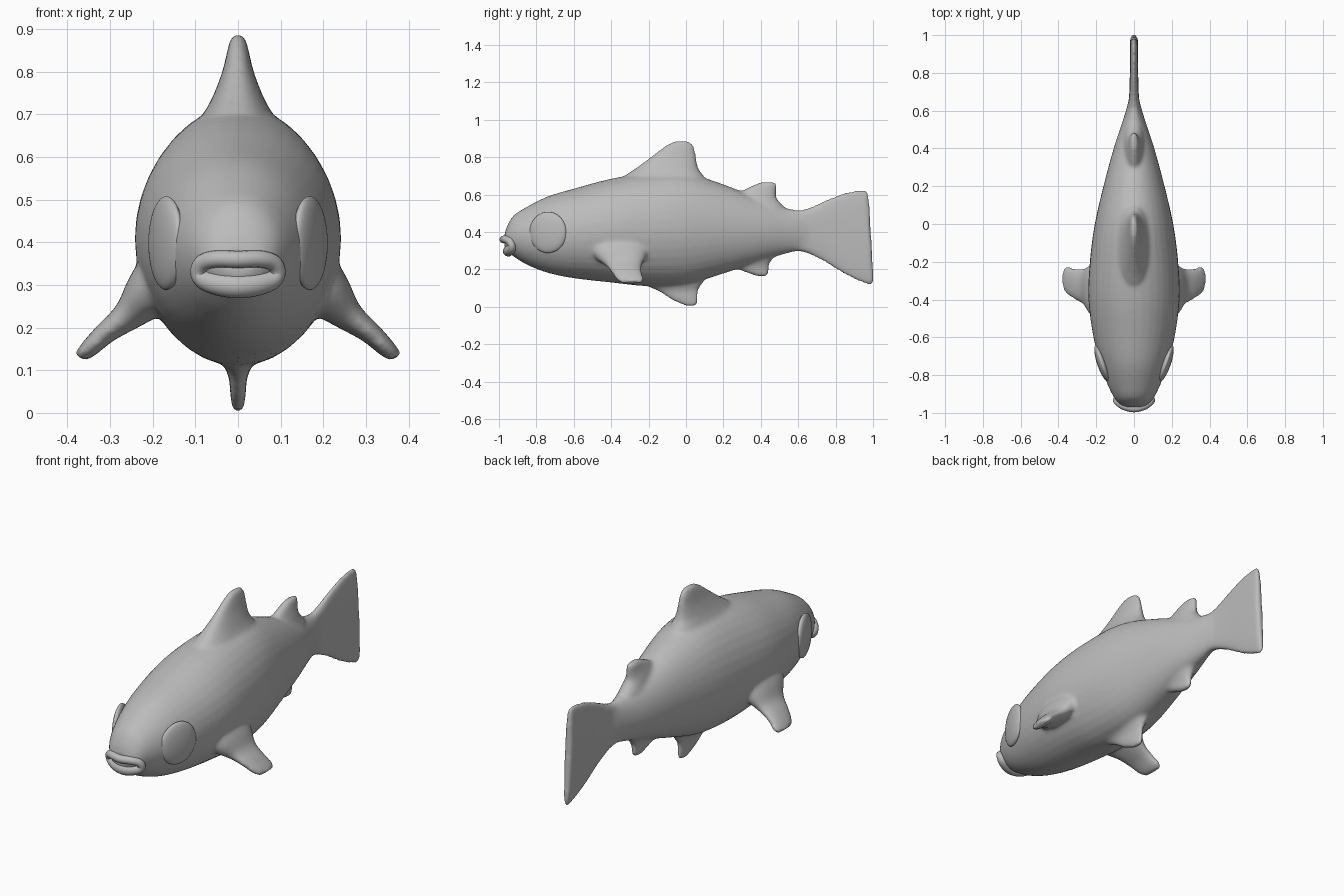
import bpy, bmesh, math
from mathutils import Vector, Matrix

if "Cube" in bpy.data.objects:
    bpy.data.objects.remove(bpy.data.objects["Cube"])

skin = bpy.data.materials.new("grey_skin")
skin.diffuse_color = (0.5, 0.5, 0.5, 1)
skin.use_nodes = True
skin.node_tree.nodes["Principled BSDF"].inputs["Base Color"].default_value = skin.diffuse_color


def catmull(rows, steps):
    """Smooth interpolation through rows of numbers."""
    out = []
    for i in range(len(rows) - 1):
        p = [rows[max(0, min(len(rows) - 1, i + k))] for k in (-1, 0, 1, 2)]
        for s in range(steps):
            t = s / steps
            out.append([0.5 * (2 * b + (c - a) * t + (2 * a - 5 * b + 4 * c - d) * t * t
                               + (3 * b - a - 3 * c + d) * t ** 3) for a, b, c, d in zip(*p)])
    return out + [list(rows[-1])]


def loft(bm, rings, n=36, power=1.0):
    """Skin of elliptical rings: each is (centre, half axis u, half axis v)."""
    loops = []
    for c, u, v in rings:
        loop = []
        for k in range(n):
            a = 2 * math.pi * k / n
            ca, sa = math.cos(a), math.sin(a)
            loop.append(bm.verts.new(c + u * math.copysign(abs(ca) ** power, ca)
                                     + v * math.copysign(abs(sa) ** power, sa)))
        loops.append(loop)
    for l0, l1 in zip(loops, loops[1:]):
        for k in range(n):
            bm.faces.new((l0[k], l0[(k + 1) % n], l1[(k + 1) % n], l1[k]))
    bm.faces.new(loops[0][::-1])
    bm.faces.new(loops[-1])


def finish(name, bm):
    bmesh.ops.recalc_face_normals(bm, faces=bm.faces)
    me = bpy.data.meshes.new(name)
    bm.to_mesh(me)
    bm.free()
    me.materials.append(skin)
    me.shade_smooth()
    ob = bpy.data.objects.new(name, me)
    bpy.context.collection.objects.link(ob)
    return ob


body = bmesh.new()

# Trunk: y, bottom z, top z, half width
trunk = [(-0.97, 0.32, 0.39, 0.045), (-0.955, 0.295, 0.435, 0.075), (-0.92, 0.268, 0.49, 0.105),
         (-0.85, 0.225, 0.535, 0.14), (-0.74, 0.182, 0.59, 0.178), (-0.6, 0.153, 0.632, 0.215),
         (-0.4, 0.13, 0.685, 0.241), (-0.2, 0.11, 0.715, 0.234), (0.0, 0.12, 0.715, 0.208),
         (0.2, 0.178, 0.655, 0.162), (0.4, 0.243, 0.575, 0.108), (0.53, 0.283, 0.53, 0.065),
         (0.61, 0.298, 0.517, 0.04), (0.66, 0.285, 0.526, 0.027)]
loft(body, [(Vector((0, y, (b + t) / 2)), Vector((w, 0, 0)), Vector((0, 0, (t - b) / 2)))
            for y, b, t, w in catmull(trunk, 4)])

# Tail fin: same columns plus the lean of the trailing edge
tail = [(0.58, 0.30, 0.51, 0.04, 0), (0.65, 0.286, 0.526, 0.028, 0), (0.75, 0.235, 0.572, 0.023, 0),
        (0.85, 0.172, 0.61, 0.022, 0), (0.94, 0.127, 0.625, 0.021, -0.008),
        (0.978, 0.118, 0.622, 0.02, -0.015), (0.99, 0.14, 0.61, 0.012, -0.014)]
loft(body, [(Vector((0, y, (b + t) / 2)), Vector((w, 0, 0)), Vector((0, s, (t - b) / 2)))
            for y, b, t, w, s in catmull(tail, 3)], power=0.75)

# Upright fins: z, front y, back y, half width
upright_fins = [
    [(0.60, -0.42, 0.13, 0.11), (0.69, -0.34, 0.10, 0.085), (0.74, -0.27, 0.066, 0.06),
     (0.80, -0.19, 0.054, 0.037), (0.85, -0.125, 0.045, 0.025), (0.878, -0.08, 0.025, 0.017),
     (0.888, -0.05, 0.005, 0.01)],
    [(0.53, 0.22, 0.53, 0.06), (0.58, 0.26, 0.485, 0.045), (0.62, 0.30, 0.483, 0.03),
     (0.65, 0.36, 0.485, 0.022), (0.668, 0.40, 0.475, 0.014)],
    [(0.19, -0.26, 0.13, 0.07), (0.12, -0.22, 0.085, 0.038), (0.085, -0.15, 0.066, 0.022),
     (0.04, -0.08, 0.064, 0.018), (0.012, -0.02, 0.06, 0.014), (0.002, 0.01, 0.05, 0.008)],
    [(0.29, 0.18, 0.49, 0.06), (0.235, 0.23, 0.45, 0.034), (0.20, 0.28, 0.443, 0.022),
     (0.175, 0.345, 0.44, 0.018), (0.162, 0.385, 0.43, 0.01)],
]
for fin in upright_fins:
    loft(body, [(Vector((0, (f + r) / 2, z)), Vector((w, 0, 0)), Vector((0, (r - f) / 2, 0)))
                for z, f, r, w in catmull(fin, 4)], power=0.9)

# Side fins: x, z, front y, back y, half thickness
side_fin = [(0.15, 0.34, -0.54, -0.18, 0.08), (0.215, 0.275, -0.49, -0.21, 0.058),
            (0.26, 0.226, -0.43, -0.235, 0.036), (0.31, 0.188, -0.40, -0.237, 0.026),
            (0.35, 0.15, -0.375, -0.225, 0.021), (0.372, 0.13, -0.345, -0.235, 0.014)]
for side in (-1, 1):
    loft(body, [(Vector((side * x, (f + r) / 2, z)), Vector((side * 0.7, 0, 0.72)) * h,
                 Vector((0, (r - f) / 2, 0))) for x, z, f, r, h in catmull(side_fin, 4)], power=0.9)

# Fuse trunk and fins into one soft skin
fish = finish("body", body)
fuse = fish.modifiers.new("fuse", 'REMESH')
fuse.mode = 'VOXEL'
fuse.voxel_size = 0.01
fuse.use_smooth_shade = True
soft = fish.modifiers.new("soften", 'SMOOTH')
soft.factor = 0.5
soft.iterations = 8

# Eyes: flattened domes turned along the head
for side, name in ((-1, "left_eye"), (1, "right_eye")):
    bm = bmesh.new()
    bmesh.ops.create_uvsphere(bm, u_segments=32, v_segments=20, radius=1)
    bmesh.ops.transform(bm, verts=bm.verts, matrix=Matrix.Translation((side * 0.168, -0.738, 0.398))
                        @ Matrix.Rotation(side * math.radians(-19), 4, 'Z')
                        @ Matrix.Diagonal((0.027, 0.104, 0.11, 1)))
    finish(name, bm)

# Lips: tube swept round the mouth; x, y, z, radius on the right half
half = [(0, -0.977, 0.36, 0.02), (0.05, -0.966, 0.361, 0.02), (0.082, -0.945, 0.352, 0.02),
        (0.092, -0.932, 0.33, 0.02), (0.078, -0.933, 0.312, 0.024), (0.042, -0.944, 0.302, 0.028),
        (0, -0.95, 0.298, 0.029)]
ring = half + [(-x, y, z, r) for x, y, z, r in half[-2:0:-1]]
path = catmull(ring[-1:] + ring + ring[:2], 5)[5:-6]
bm = bmesh.new()
loops = []
for i, (x, y, z, r) in enumerate(path):
    c = Vector((x, y, z))
    along = (Vector(path[(i + 1) % len(path)][:3]) - Vector(path[i - 1][:3])).normalized()
    out = along.cross(Vector((0, 1, 0))).normalized()
    fwd = along.cross(out)
    loops.append([bm.verts.new(c + r * (out * math.cos(a) + fwd * math.sin(a)))
                  for a in (math.pi * k / 8 for k in range(16))])
for i, l1 in enumerate(loops):
    l0 = loops[i - 1]
    for k in range(16):
        bm.faces.new((l0[k], l0[(k + 1) % 16], l1[(k + 1) % 16], l1[k]))
finish("lips", bm)
